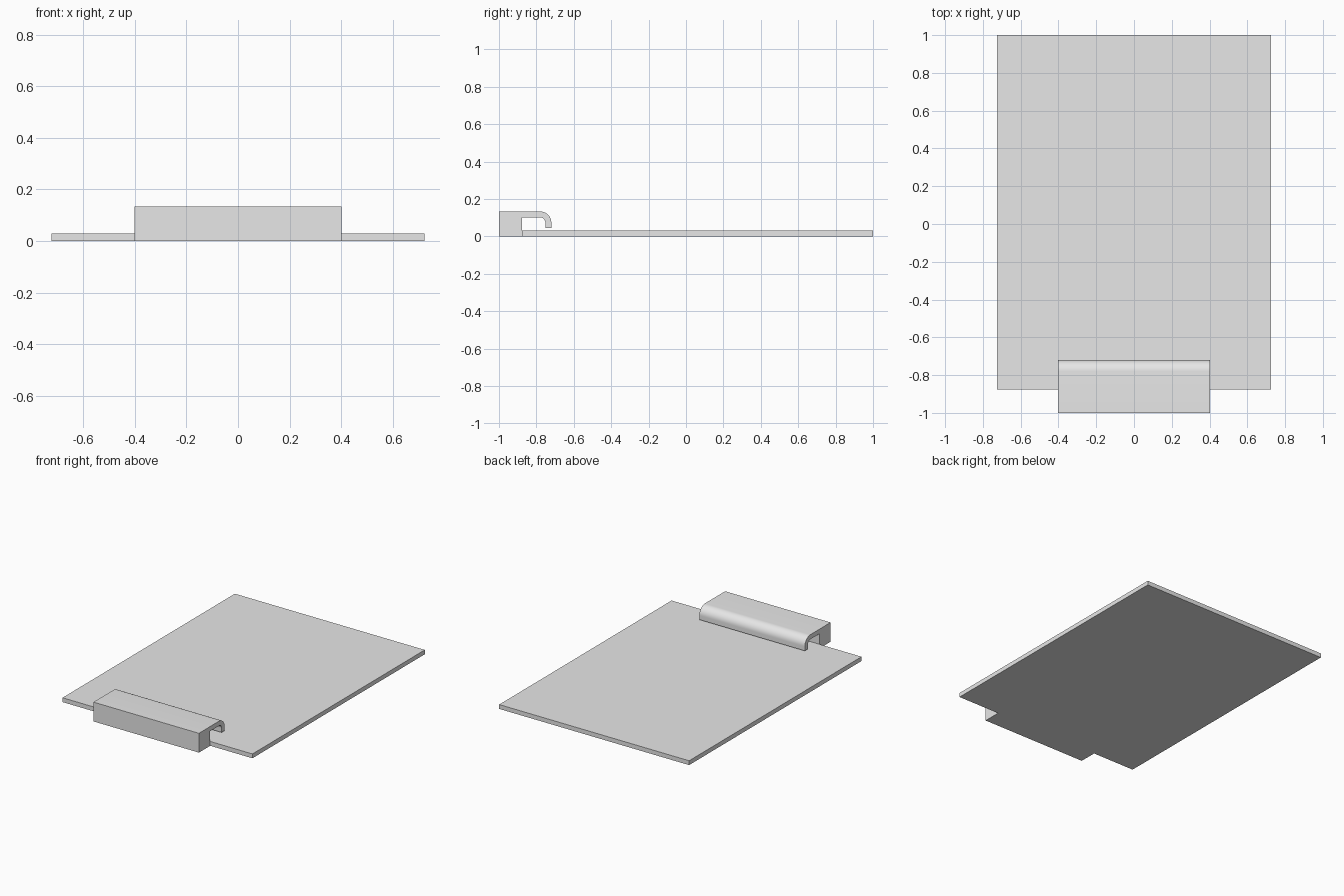
import bpy
import bmesh
from math import sin, cos, pi

cube = bpy.data.objects.get("Cube")
if cube:
    bpy.data.objects.remove(cube, do_unlink=True)

# One plain grey for everything
GREY = (0.8, 0.8, 0.8, 1.0)
grey = bpy.data.materials.new("light grey")
grey.use_nodes = True
grey.diffuse_color = GREY
grey.node_tree.nodes["Principled BSDF"].inputs["Base Color"].default_value = GREY


def extrude_profile(name, profile, half_width):
    """Extrude a closed (y, z) profile across x."""
    bm = bmesh.new()
    face = bm.faces.new([bm.verts.new((-half_width, y, z)) for y, z in profile])
    swept = bmesh.ops.extrude_face_region(bm, geom=[face])["geom"]
    verts = [v for v in swept if isinstance(v, bmesh.types.BMVert)]
    bmesh.ops.translate(bm, vec=(2 * half_width, 0, 0), verts=verts)
    bmesh.ops.recalc_face_normals(bm, faces=bm.faces)
    mesh = bpy.data.meshes.new(name)
    bm.to_mesh(mesh)
    bm.free()
    mesh.materials.append(grey)
    obj = bpy.data.objects.new(name, mesh)
    bpy.context.collection.objects.link(obj)
    return obj


def quarter_arc(cy, cz, radius, steps=12):
    """Arc from straight up to straight back (+y)."""
    angles = [pi / 2 * i / steps for i in range(steps + 1)]
    return [(cy + radius * sin(a), cz + radius * cos(a)) for a in angles]


# Flat board
BACK_EDGE, BOARD_TOP = -0.877, 0.03
extrude_profile("board", [(BACK_EDGE, 0), (1, 0), (1, BOARD_TOP), (BACK_EDGE, BOARD_TOP)], 0.724)

# Clip: solid block with a curled arm reaching over the board
TOP, THICK, LIP = 0.133, 0.032, 0.044
RADIUS = 0.06
centre = (-0.72 - RADIUS, TOP - RADIUS)
outer = quarter_arc(*centre, RADIUS)
inner = quarter_arc(*centre, RADIUS - THICK)
clip_profile = ([(-1, 0), (-1, TOP)] + outer
                + [(-0.72, LIP), (-0.72 - THICK, LIP)] + inner[::-1]
                + [(BACK_EDGE, TOP - THICK), (BACK_EDGE, 0)])
clip = extrude_profile("clip", clip_profile, 0.402)

# Smooth the curl, keep the corners crisp
bpy.ops.object.select_all(action="DESELECT")
clip.select_set(True)
bpy.context.view_layer.objects.active = clip
bpy.ops.object.shade_smooth_by_angle(angle=pi / 6)
